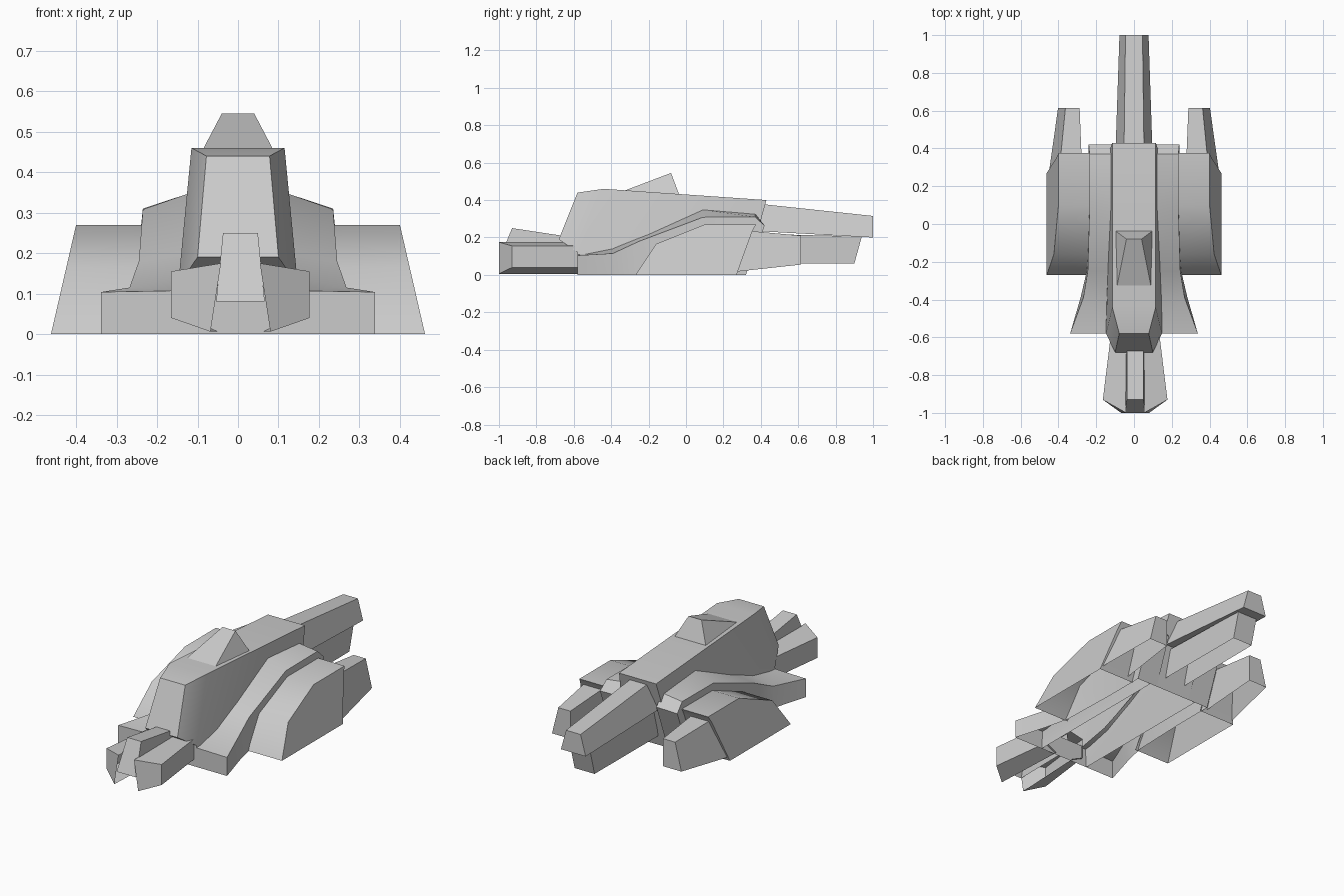
import bpy, bmesh, math

if "Cube" in bpy.data.objects:
    bpy.data.objects.remove(bpy.data.objects["Cube"])


def loft(name, rings, splits=None, mirror=False, smooth=None, offset=0.0, drop=None):
    """Join matching rings of 3D points and cap both ends; faces matching drop(points) stay open."""
    bm = bmesh.new()
    vs = [[bm.verts.new(p) for p in ring] for ring in rings]
    n = len(rings[0])
    for a, b in zip(vs, vs[1:]):
        for i in range(n):
            j = (i + 1) % n
            bm.faces.new((a[i], a[j], b[j], b[i]))
    for cap in (vs[0], vs[-1]):
        for idx in splits or [range(n)]:
            bm.faces.new([cap[i] for i in idx])
    bmesh.ops.recalc_face_normals(bm, faces=bm.faces)
    if drop:
        hidden = [f for f in bm.faces if drop([v.co for v in f.verts])]
        bmesh.ops.delete(bm, geom=hidden, context='FACES')
    mesh = bpy.data.meshes.new(name)
    bm.to_mesh(mesh)
    bm.free()
    ob = bpy.data.objects.new(name, mesh)
    bpy.context.collection.objects.link(ob)
    ob.location.x = offset
    if mirror:
        ob.modifiers.new("Mirror", 'MIRROR')
    if smooth:
        bpy.ops.object.select_all(action='DESELECT')
        ob.select_set(True)
        bpy.context.view_layer.objects.active = ob
        bpy.ops.object.shade_smooth_by_angle(angle=math.radians(smooth))
    return ob


def across(name, outline, **kw):
    """Symmetric solid from a side outline of (y, z, half width)."""
    return loft(name, [[(s * w, y, z) for y, z, w in outline] for s in (-1, 1)], **kw)


def below(z):
    return lambda pts: all(p.z < z for p in pts)


def inside(x):
    return lambda pts: all(p.x < x for p in pts)


def before(y):
    return lambda pts: all(p.y < y for p in pts)


def either(*tests):
    return lambda pts: any(t(pts) for t in tests)


# central hull with chamfered nose, open underneath
across("hull", [(-.68, .19, .10), (-.58, .44, .078), (-.44, .46, .115), (.43, .40, .115),
                (.32, 0, .155), (-.58, 0, .155), (-.58, .12, .148)],
       splits=[(0, 1, 2, 6), (2, 3, 4, 5, 6)], smooth=30, drop=below(.001))

# wedge on top of the hull
across("top_wedge", [(-.33, .45, .09), (-.08, .545, .04), (-.035, .425, .10)],
       drop=below(.46))

# sweeping side fenders: y top, y bottom, outer x, outer z, inner x, inner z, foot x
fender = [(-.58, -.58, .338, .104, .12, .108, .338), (-.39, -.39, .268, .115, .12, .145, .283),
          (-.25, -.25, .245, .18, .12, .20, .25), (.09, .09, .235, .308, .12, .348, .24),
          (.37, .30, .235, .31, .11, .326, .24), (.42, .32, .24, .262, .11, .265, .24)]
loft("side_fender", [[(xi, yb, 0), (xi, yt, zi), (xo, yt, zo), (xf, yb, 0)]
                     for yt, yb, xo, zo, xi, zi, xf in fender],
     mirror=True, smooth=35, drop=either(below(.001), inside(.13)))

# outer pods with sloped outer walls, open underneath and against the fender
pod = [(-.27, 0), (-.16, .165), (.10, .27), (.375, .27), (.355, .235), (.27, 0)]
loft("side_pod", [[(.235, y, z) for y, z in pod],
                  [(.462 - .23 * z, y, z) for y, z in pod]],
     mirror=True, smooth=40, drop=either(below(.001), inside(.24)))

# thrusters behind the pods, open underneath
booster = [(.34, .235), (.615, .21), (.615, .055), (.275, .018)]
loft("rear_thruster", [[(x, y, z) for (y, z), x in zip(booster, (.277, .288, .288, .275))],
                       [(x, y, z) for (y, z), x in zip(booster, (.39, .363, .402, .45))]],
     mirror=True, drop=either(below(.06), before(.35)))

# long tail beam
loft("tail_beam", [[(-t, y, zt), (t, y, zt), (b, y, zb), (-b, y, zb)]
                   for y, t, b, zt, zb in ((.38, .053, .098, .381, .234),
                                           (1.0, .045, .077, .315, .20))], drop=before(.4))

# block under the tail beam, hollow from below
across("tail_underblock", [(.37, .22, .065), (.94, .205, .062), (.90, .06, .062), (.34, .06, .065)],
       drop=either(below(.07), before(.4)))

# pair of front prongs, tips raked outward, open on the inner side
prong = [(.048, .175), (.171, .155), (.171, .04), (.074, .006)]
loft("front_prong", [[(x, -1.0 + max(0, x - .074) * .72, z) for x, z in prong],
                     [(x * .74, -.57, z) for x, z in prong]],
     mirror=True, offset=.006,
     drop=either(inside(.08), lambda pts: all(p.y > -.6 for p in pts)))

# middle spine between the prongs
across("front_spine", [(-.93, .25, .043), (-.60, .20, .043), (-.60, .08, .055), (-1.0, .08, .06)],
       offset=.006, drop=either(below(.09), lambda pts: all(p.y > -.62 for p in pts)))
